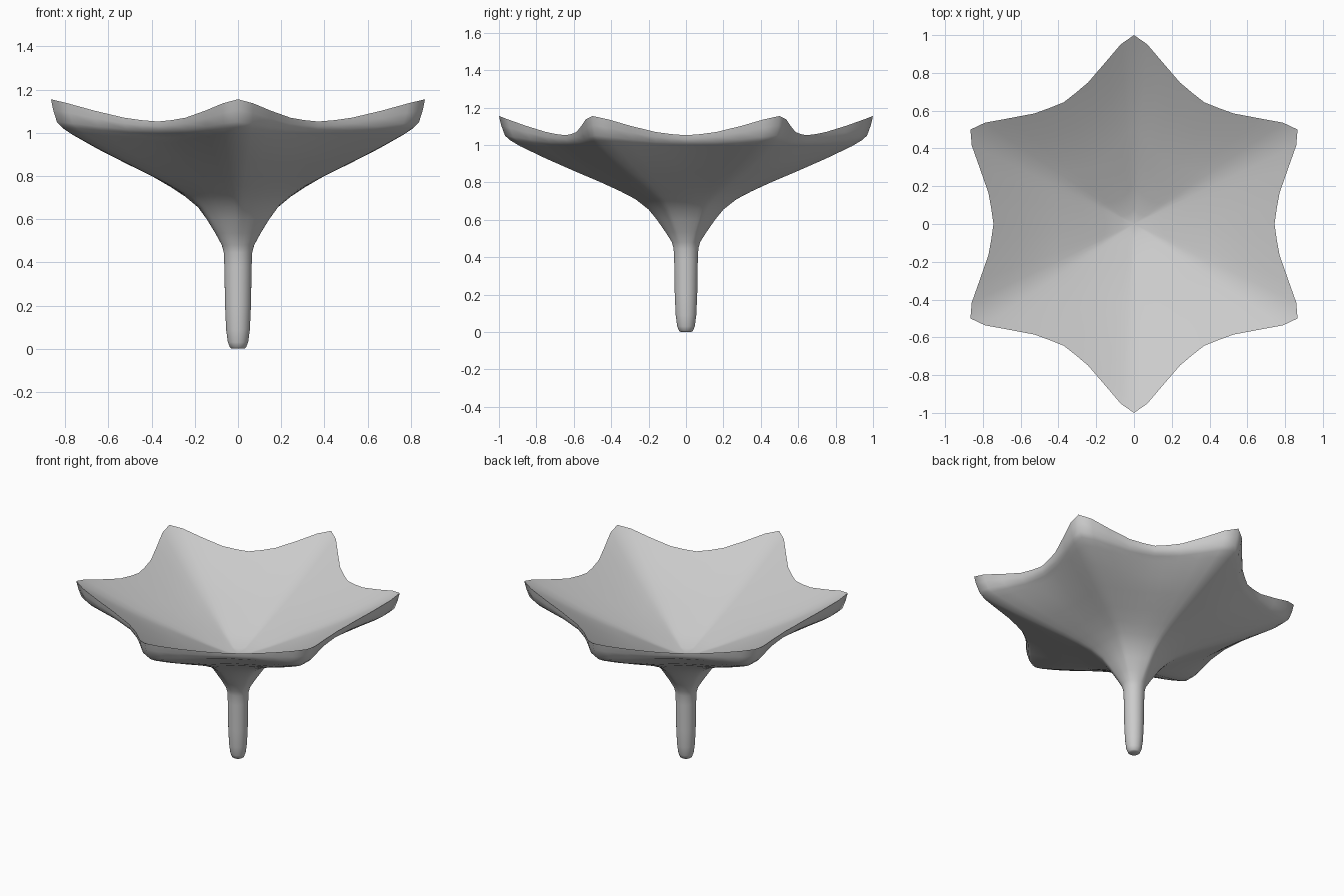
import bpy, bmesh
from math import radians, sin, cos

if "Cube" in bpy.data.objects:
    bpy.data.objects.remove(bpy.data.objects["Cube"])

# Half of one petal: angle from the petal tip (degrees), and how "tip-like" the section is there
HALF = [(0, 1.0), (4.2, .82), (10, .49), (18, .17), (24, .06), (30, 0)]
SPOKES = []
for k in range(6):
    base = 90 + 60 * k
    SPOKES += [(base + a, w) for a, w in HALF]
    SPOKES += [(base + 60 - a, w) for a, w in HALF[-2:0:-1]]

# Outside rings from rim to foot: tip radius, tip z, valley radius, valley z
OUTER = [(1, 1.155, .744, 1.052), (.988, 1.105, .742, 1.03), (.968, 1.05, .73, 1.008),
         (.94, 1.025, .712, .997), (.89, .995, .685, .978), (.75, .928, .60, .915),
         (.6, .862, .50, .855), (.45, .798, .39, .795), (.35, .752, .31, .748),
         (.27, .71, .245, .705), (.2, .655, .185, .655), (.155, .6, .145, .6),
         (.11, .535, .105, .535), (.075, .48, .075, .48), (.066, .445, .066, .445),
         (.063, .38, .063, .38), (.06, .2, .06, .2), (.055, .09, .055, .09),
         (.047, .03, .047, .03), (.037, .006, .037, .006), (.028, 0, .028, 0)]

# Inside of the bowl: fraction of the rim radius, fraction of the rise from the centre
CENTRE_Z = .70
INNER = [(.93, .91), (.8, .75), (.65, .575), (.5, .42), (.35, .275), (.2, .13), (.08, .03)]


def ring(bm, rt, zt, rv, zv):
    out = []
    for a, w in SPOKES:
        r, z = rv + (rt - rv) * w, zv + (zt - zv) * w
        out.append(bm.verts.new((r * cos(radians(a)), r * sin(radians(a)), z)))
    return out


def bridge(bm, a, b):
    n = len(a)
    for i in range(n):
        j = (i + 1) % n
        bm.faces.new((a[i], b[i], b[j], a[j]))


bm = bmesh.new()

# Underside, lip and stem
outer = [ring(bm, *p) for p in OUTER]
for a, b in zip(outer, outer[1:]):
    bridge(bm, a, b)
bm.faces.new(outer[-1])

# Bowl interior
rt, zt, rv, zv = OUTER[0]
prev = outer[0]
for t, g in INNER:
    cur = ring(bm, rt * t, CENTRE_Z + (zt - CENTRE_Z) * g,
               rv * t, CENTRE_Z + (zv - CENTRE_Z) * g)
    bridge(bm, prev, cur)
    prev = cur
mid = bm.verts.new((0, 0, CENTRE_Z))
for i in range(len(prev)):
    bm.faces.new((prev[i], mid, prev[(i + 1) % len(prev)]))

# Smooth everywhere except the rim edge
bmesh.ops.recalc_face_normals(bm, faces=bm.faces)
for f in bm.faces:
    f.smooth = True
rim = set(outer[0])
for e in bm.edges:
    if e.verts[0] in rim and e.verts[1] in rim:
        e.smooth = False

mesh = bpy.data.meshes.new("flower_bowl")
bm.to_mesh(mesh)
bm.free()
obj = bpy.data.objects.new("flower_bowl", mesh)
bpy.context.collection.objects.link(obj)
